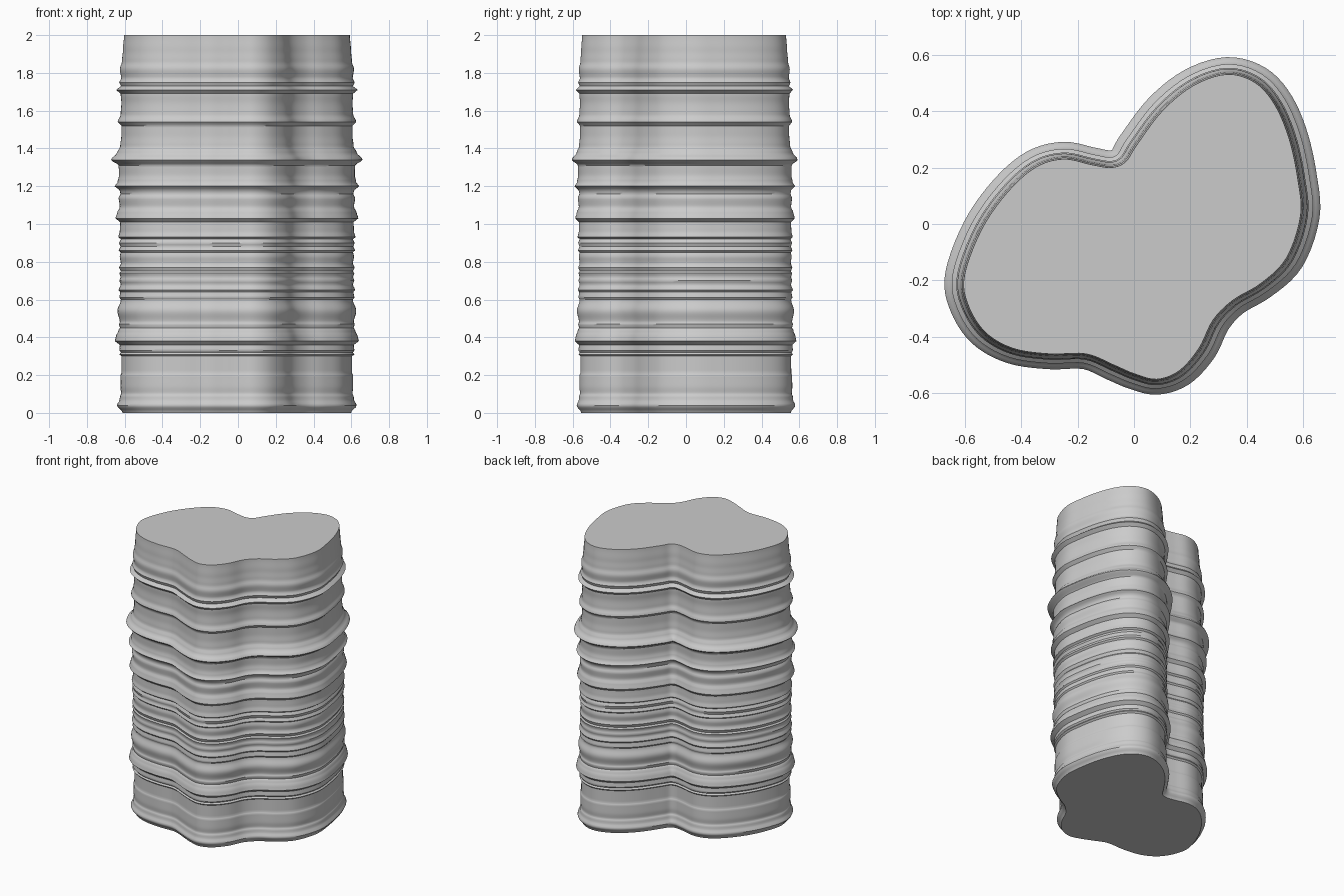
import bpy
import bmesh
import math
from mathutils import Vector

cube = bpy.data.objects.get("Cube")
if cube:
    bpy.data.objects.remove(cube, do_unlink=True)

# Cross-section of the column, in hundredths, counterclockwise
OUTLINE = [
    (59, 3), (58, 16), (55, 30), (50, 42), (43, 50), (33, 53), (21, 49),
    (10, 40), (1, 28), (-3, 22), (-8, 20), (-15, 21), (-25, 23), (-35, 20),
    (-45, 11), (-54, -2), (-60, -18), (-59, -28), (-53, -38), (-43, -44),
    (-30, -46), (-17, -46), (-7, -50), (0, -53), (8, -55), (16, -52),
    (23, -44), (28, -34), (35, -27), (45, -21), (54, -12),
]

# Weathered side: height in hundredths, outward offset in thousandths
LAYERS = [
    (0, 6), (4, 36), (7, 22), (9, 20), (10, 14), (14, 18), (20, 17),
    (21, 12), (30, 12), (31, 24), (32, 15), (33, 24), (36, 21), (38, 48),
    (40, 43), (44, 28), (45, 20), (47, 26), (48, 21), (54, 34), (60, 16),
    (61, 24), (64, 19), (65, 28), (68, 16), (70, 24), (72, 17), (74, 24),
    (75, 16), (77, 26), (79, 16), (83, 22), (85, 17), (86, 28), (88, 18),
    (90, 26), (92, 16), (93, 30), (96, 22), (101, 20), (103, 45), (106, 36),
    (109, 22), (114, 28), (116, 18), (118, 24), (120, 50), (122, 34),
    (126, 26), (131, 28), (134, 68), (138, 36), (141, 20), (147, 14),
    (152, 14), (154, 34), (158, 18), (164, 14), (169, 18), (171, 42),
    (173, 16), (175, 26), (177, 15), (182, 22), (186, 11), (192, 6), (200, 0),
]


def smooth_loop(points, steps):
    """Closed smooth curve through the points."""
    pts = [Vector(p) / 100 for p in points]
    n = len(pts)
    curve = []
    for i in range(n):
        a, b, c, d = (pts[(i + k) % n] for k in (-1, 0, 1, 2))
        for s in range(steps):
            t = s / steps
            curve.append((b * 2 + (c - a) * t + (a * 2 - b * 5 + c * 4 - d) * t * t
                          + (b * 3 - a - c * 3 + d) * t ** 3) / 2)
    return curve


def outward_normals(curve, reach):
    """Outward directions, averaged over nearby points."""
    n = len(curve)
    normals = []
    for i in range(n):
        along = curve[(i + reach) % n] - curve[i - reach]
        normals.append(Vector((along.y, -along.x)).normalized())
    return normals


def layer_rows(layers):
    """Ease between the listed layers so the bulges are rounded."""
    rows = []
    for (z0, o0), (z1, o1) in zip(layers, layers[1:]):
        steps = max(2, min(6, z1 - z0))
        for s in range(steps):
            t = s / steps
            ease = (1 - math.cos(math.pi * t)) / 2
            rows.append(((z0 + (z1 - z0) * t) / 100, (o0 + (o1 - o0) * ease) / 1000))
    rows.append((layers[-1][0] / 100, layers[-1][1] / 1000))
    return rows


# Stone material
stone = bpy.data.materials.new("stone grey")
stone.use_nodes = True
grey = (0.6, 0.6, 0.6, 1)
stone.diffuse_color = grey
for node in stone.node_tree.nodes:
    if node.type == 'BSDF_PRINCIPLED':
        node.inputs["Base Color"].default_value = grey

# Layered rock column: offset rings bridged by quads, flat caps
curve = smooth_loop(OUTLINE, 5)
normals = outward_normals(curve, 3)
bm = bmesh.new()
rings = []
for z, offset in layer_rows(LAYERS):
    ring = []
    for point, normal in zip(curve, normals):
        # The back side widens slightly towards the base
        widen = 0.02 * max(normal.y, 0) * (1 - z / 2)
        # Bulges are a little weaker across the depth
        p = point + normal * (offset * (1 - 0.2 * normal.y ** 2) + widen)
        ring.append(bm.verts.new((p.x, p.y, z)))
    rings.append(ring)
for low, high in zip(rings, rings[1:]):
    for i in range(len(low)):
        bm.faces.new((low[i - 1], low[i], high[i], high[i - 1]))
bm.faces.new(rings[-1])
bm.faces.new(list(reversed(rings[0])))

mesh = bpy.data.meshes.new("rock_column")
bm.to_mesh(mesh)
bm.free()
mesh.materials.append(stone)
column = bpy.data.objects.new("rock_column", mesh)
bpy.context.collection.objects.link(column)

# Smooth bulges, crisp ledges
bpy.ops.object.select_all(action='DESELECT')
column.select_set(True)
bpy.context.view_layer.objects.active = column
bpy.ops.object.shade_smooth_by_angle(angle=math.radians(40))
